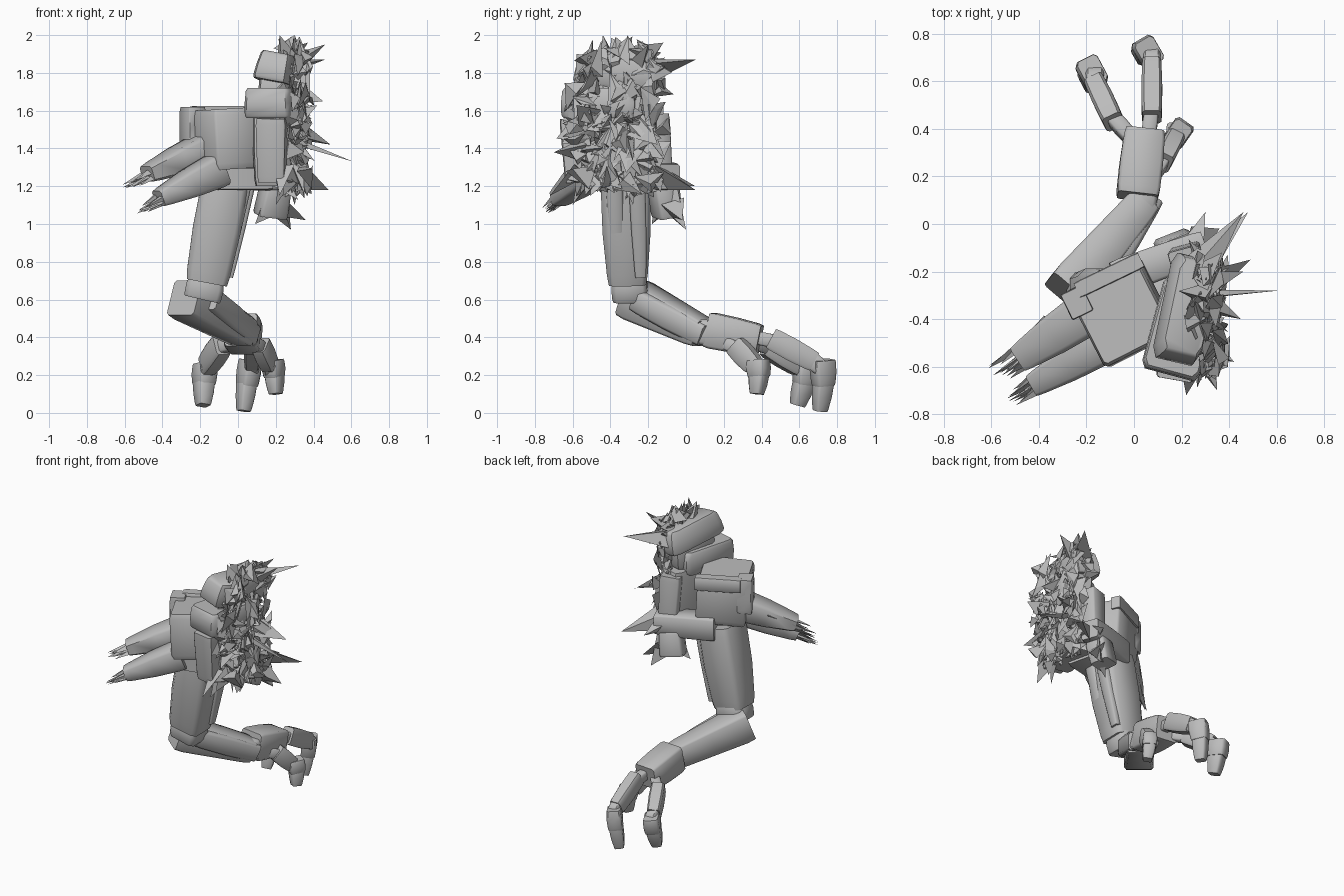
import bpy, bmesh, math, random
from mathutils import Vector as V
random.seed(7)

grey = bpy.data.materials.new("stone grey")
grey.diffuse_color = (0.5, 0.5, 0.5, 1)


def finish(name, bm, smooth=True):
    bmesh.ops.recalc_face_normals(bm, faces=bm.faces)
    me = bpy.data.meshes.new(name)
    bm.to_mesh(me)
    bm.free()
    me.materials.append(grey)
    if smooth:
        me.shade_smooth()
        me.set_sharp_from_angle(angle=math.radians(50))
    ob = bpy.data.objects.new(name, me)
    bpy.context.collection.objects.link(ob)
    return ob


def beam(name, p0, p1, s0, s1, side=(1, 0, 0), bulge=1.06, cut=0.25):
    """Chamfered tapered block from p0 to p1; s = (width along side, depth)."""
    p0, p1 = V(p0), V(p1)
    axis = (p1 - p0).normalized()
    u = V(side)
    u = (u - axis * u.dot(axis)).normalized()
    v = axis.cross(u)
    c = 1 - cut
    sect = [(1, -c), (1, c), (c, 1), (-c, 1), (-1, c), (-1, -c), (-c, -1), (c, -1)]
    bm = bmesh.new()
    rings = []
    for t, k in ((0, 0.94), (0.1, 1), (0.5, bulge), (0.9, 1), (1, 0.94)):
        w = (s0[0] + (s1[0] - s0[0]) * t) * k / 2
        d = (s0[1] + (s1[1] - s0[1]) * t) * k / 2
        o = p0.lerp(p1, t)
        rings.append([bm.verts.new(o + u * a * w + v * b * d) for a, b in sect])
    for a, b in zip(rings, rings[1:]):
        for i in range(8):
            j = (i + 1) % 8
            bm.faces.new((a[i], a[j], b[j], b[i]))
    bm.faces.new(rings[0])
    bm.faces.new(rings[-1])
    return finish(name, bm)


def turned(deg):
    return (math.cos(math.radians(deg)), math.sin(math.radians(deg)), 0)


def spike(bm, base, tip, r):
    """Three-sided shard with a random base."""
    base, tip = V(base), V(tip)
    ring = []
    a0 = random.uniform(0, 6.28)
    ax = (tip - base).normalized()
    u = ax.orthogonal().normalized()
    w = ax.cross(u)
    for i in range(3):
        a = a0 + i * 2.09 + random.uniform(-0.5, 0.5)
        ring.append(bm.verts.new(base + (u * math.cos(a) + w * math.sin(a) * 0.6) * r))
    t = bm.verts.new(tip)
    bm.faces.new(ring)
    for i in range(3):
        bm.faces.new((ring[i], ring[(i + 1) % 3], t))


def flake(bm, c, r):
    """Flat irregular shard facing mostly sideways, with a small ridge."""
    a0 = random.uniform(0, 6.28)
    ring = []
    for i in range(3):
        a = a0 + i * 2.09 + random.uniform(-0.6, 0.6)
        k = r * random.uniform(0.6, 1.25)
        ring.append(bm.verts.new(V(c) + V((random.uniform(-0.05, 0.05), math.cos(a) * k, math.sin(a) * k * 1.2))))
    t = bm.verts.new(V(c) + V((random.uniform(0.01, 0.05), random.uniform(-r, r) * .4, random.uniform(-r, r) * .4)))
    bm.faces.new(ring)
    for i in range(3):
        bm.faces.new((ring[i], ring[(i + 1) % 3], t))


# Hand: palm, two fingers and a thumb
beam("palm", (0.015, 0.115, 0.44), (0.045, 0.39, 0.385), (0.18, 0.19), (0.17, 0.165), (0.98, -0.2, 0), 1.03, 0.15)
beam("wrist", (0.03, 0.05, 0.43), (0.04, 0.16, 0.42), (0.12, 0.13), (0.12, 0.13))
fingers = {  # knuckle, middle start, middle end, tip end, width, turn of tip
    "right_finger": [(0.06, 0.36, 0.40), (0.075, 0.45, 0.395), (0.075, 0.68, 0.27), (0.03, 0.71, 0.01), 0.085, 30],
    "left_finger": [(-0.01, 0.36, 0.37), (-0.085, 0.43, 0.36), (-0.165, 0.60, 0.25), (-0.185, 0.59, 0.04), 0.09, 28],
    "thumb": [(0.08, 0.20, 0.37), (0.12, 0.26, 0.36), (0.17, 0.36, 0.25), (0.2, 0.375, 0.10), 0.08, -35],
}
for n, (a, b, c, d, w, turn) in fingers.items():
    b, c, d = V(b), V(c), V(d)
    side = turned(turn)
    across = (b - c).cross(V((0, 0, 1)))
    beam(n + "_knuckle", a, b.lerp(c, 0.15), (w * .7, w * .8), (w * .7, w * .8))
    beam(n + "_middle", b, c, (w, w * 1.4), (w * .95, w * 1.3), across)
    beam(n + "_joint", c + V((0, -.02, .02)), c + V((0, .04, -.04)), (w * .8, w), (w * .8, w))
    out = V((-0.01, 0.045, 0.01)) if n != "thumb" else V((0.015, 0.02, 0.03))
    bend = (c + out).lerp(d, 0.5) + V((0, 0.01, 0))
    beam(n + "_upper_tip", c + out, bend, (w * 1.1, w * 1.4), (w * 1.1, w * 1.25), side)
    beam(n + "_lower_tip", bend + V((0, 0, .02)), d, (w * 1.05, w * 1.15), (w * .75, w * .8), side)

# Arm
beam("forearm", (-0.285, -0.29, 0.61), (0.04, 0.09, 0.42), (0.2, 0.21), (0.14, 0.15), (0.77, -0.64, 0), 1.0, 0.15)
beam("forearm_plate", (-0.15, -0.26, 0.60), (0.07, 0.10, 0.41), (0.11, 0.12), (0.10, 0.12), (0.77, -0.64, 0))
beam("elbow", (-0.19, -0.30, 0.60), (-0.16, -0.30, 0.73), (0.2, 0.18), (0.18, 0.18))
beam("upper_arm", (-0.06, -0.32, 1.25), (-0.165, -0.31, 0.69), (0.25, 0.27), (0.23, 0.21))
for i, (x, y) in enumerate(((0.05, -0.26), (0.03, -0.38))):
    beam(f"arm_strip_{i}", (x, y, 1.22), (x - 0.1, y + 0.02, 0.72), (0.09, 0.09), (0.05, 0.06))

# Shoulder block, its flange and back rail
beam("shoulder", (-0.04, -0.37, 1.29), (-0.06, -0.37, 1.61), (0.33, 0.36), (0.33, 0.36), turned(27), 1.0, 0.08)
beam("shoulder_flange", (-0.24, -0.33, 1.38), (-0.24, -0.33, 1.62), (0.1, 0.12), (0.1, 0.12), turned(26), 1.0, 0.1)
beam("shoulder_rail", (-0.24, -0.28, 1.58), (0.03, -0.15, 1.58), (0.09, 0.07), (0.09, 0.07), (0, 0, 1), 1.0, 0.1)
beam("lower_bar", (-0.08, -0.23, 1.26), (0.3, -0.09, 1.25), (0.16, 0.15), (0.14, 0.13), (0, 0, 1), 1.03, 0.15)
beam("lower_plate", (-0.14, -0.4, 1.24), (0.16, -0.33, 1.24), (0.12, 0.24), (0.12, 0.24), (0, 0, 1), 1.0, 0.1)

# Two splintered stubs pointing left
stubs = {"upper_stub": ((-0.16, -0.35, 1.40), (-0.48, -0.565, 1.265), (-0.60, -0.64, 1.21), 0.2),
         "lower_stub": ((-0.1, -0.49, 1.29), (-0.42, -0.675, 1.135), (-0.53, -0.75, 1.075), 0.17)}
for n, (a, b, tip, w) in stubs.items():
    beam(n, a, b, (w, 0.18), (w * .6, 0.09), (0.5, -0.85, 0))
    bm = bmesh.new()
    mid = V(a).lerp(V(b), 0.5)
    for i in range(11):
        s = random.uniform(-.07, .07)
        o = V((0.5 * s, -0.85 * s, random.uniform(-.04, .04)))
        spike(bm, mid + o * 0.7, V(tip) + o * 0.55 + V((random.uniform(0, .07), random.uniform(0, .03), 0)), 0.055)
    finish(n + "_splinters", bm)

# Stacked blocks of the broken side
beam("collar_block", (0.2, -0.44, 1.56), (0.2, -0.44, 1.72), (0.25, 0.40), (0.24, 0.39), turned(-15), 1.02, 0.15)
beam("head_block", (0.21, -0.36, 1.74), (0.24, -0.35, 1.89), (0.2, 0.46), (0.17, 0.40), turned(-12), 1.02, 0.2)
beam("head_core", (0.22, -0.36, 1.6), (0.22, -0.36, 1.8), (0.16, 0.3), (0.16, 0.3), turned(-15))
beam("chest_core", (0.2, -0.37, 1.2), (0.2, -0.37, 1.6), (0.16, 0.42), (0.17, 0.46), turned(-12), 1.03, 0.2)
beam("front_panel", (0.18, -0.58, 1.22), (0.18, -0.6, 1.56), (0.14, 0.1), (0.16, 0.12), turned(-10), 1.0, 0.15)
beam("rear_panel", (0.23, -0.14, 1.22), (0.22, -0.16, 1.58), (0.12, 0.12), (0.14, 0.12), turned(15), 1.0, 0.15)
beam("hanging_chunk", (0.17, -0.1, 1.04), (0.2, -0.12, 1.2), (0.16, 0.13), (0.14, 0.14), turned(20), 1.0, 0.2)

# Flakes and shards over the torn face
bm = bmesh.new()
for i in range(170):
    z = random.uniform(1.2, 1.88)
    lo, hi = (-0.55, -0.14) if z > 1.72 else (-0.61, -0.15)
    flake(bm, (random.uniform(0.24, 0.36), random.uniform(lo, hi), z), random.uniform(0.05, 0.10))
for i in range(60):
    x, y, z = random.uniform(0.22, 0.32), random.uniform(-0.58, -0.15), random.uniform(1.2, 1.85)
    tip = (x + random.uniform(0, 0.11), y + random.uniform(-0.1, 0.1), z + random.uniform(-0.16, 0.1))
    spike(bm, (x, y, z), tip, random.uniform(0.04, 0.07))
for i in range(14):
    y = random.uniform(-0.43, -0.15)
    flake(bm, (random.uniform(0.22, 0.34), y, random.uniform(1.88, 1.91)), 0.07)
# Long shards that set the outline: base, tip, radius
for b, t, r in [((.28, -.3, 1.45), (.61, -.28, 1.33), .03), ((.26, -.2, 1.82), (.46, .05, 1.87), .09),
                ((.3, -.25, 1.85), (.46, -.2, 1.95), .08), ((.3, -.25, 1.5), (.49, -.15, 1.42), .09),
                ((.3, -.14, 1.25), (.48, .05, 1.18), .09), ((.22, -.14, 1.27), (.3, .05, 1.2), .09),
                ((.2, -.1, 1.14), (.28, 0, .97), .1), ((.2, -.12, 1.12), (.09, -.18, 1.0), .09),
                ((.25, -.08, 1.1), (.36, -.02, 1.02), .09), ((.25, -.4, 1.88), (.22, -.44, 2.0), .08),
                ((.26, -.3, 1.9), (.3, -.31, 2.0), .12), ((.28, -.25, 1.88), (.37, -.12, 1.96), .09),
                ((.24, -.57, 1.3), (.22, -.72, 1.15), .08), ((.28, -.55, 1.4), (.35, -.7, 1.38), .08),
                ((.3, -.5, 1.55), (.42, -.58, 1.63), .09), ((.3, -.35, 1.7), (.45, -.4, 1.65), .09),
                ((.26, -.5, 1.3), (.2, -.6, 1.1), .08), ((.28, -.3, 1.3), (.3, -.28, 1.1), .08)]:
    spike(bm, b, t, r)
finish("shards", bm, False)
